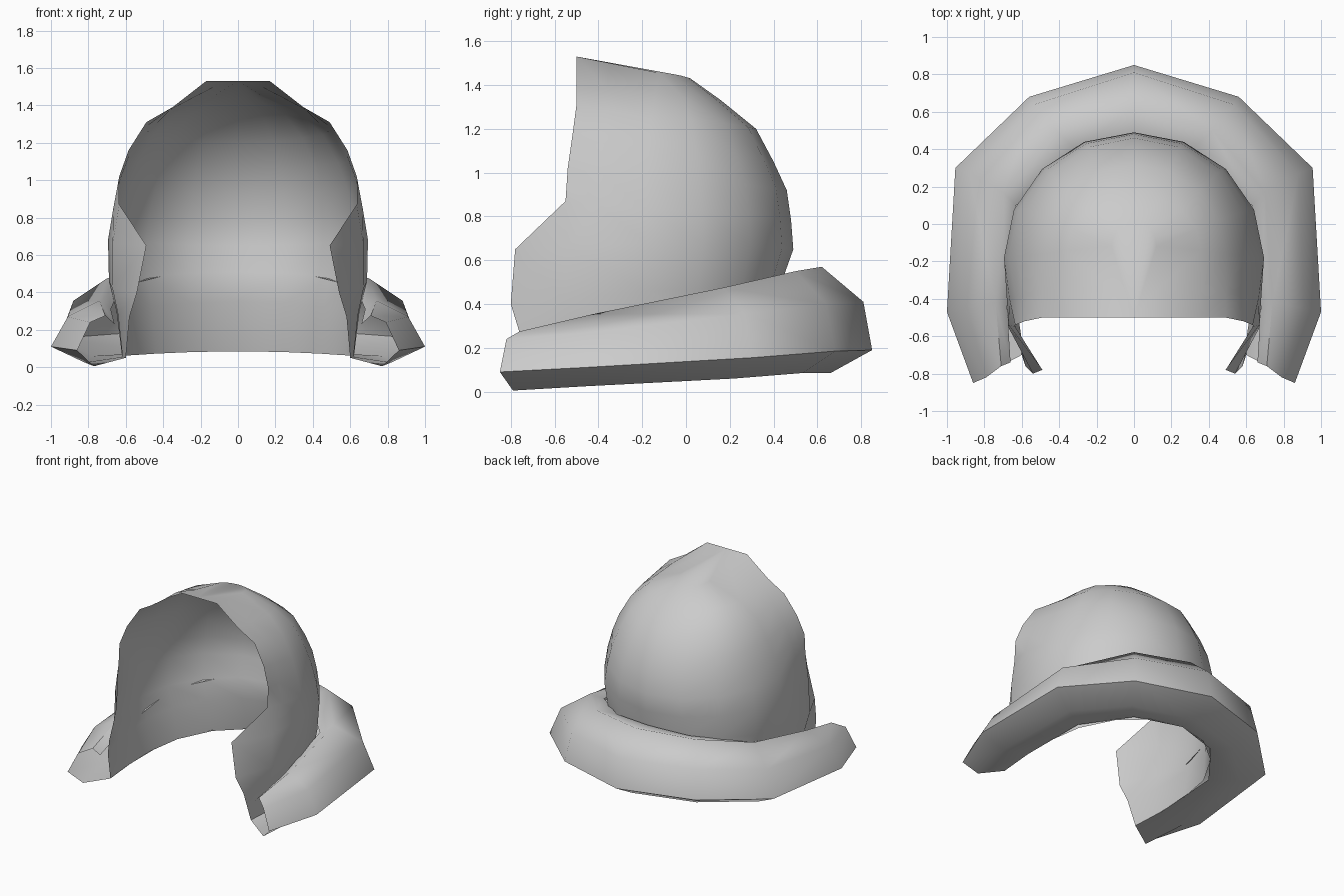
import bpy, bmesh, math
from mathutils import Vector

if "Cube" in bpy.data.objects:
    bpy.data.objects.remove(bpy.data.objects["Cube"])


def sheet(name, rows, cap=None):
    """Skin a half grid of points, then mirror it across x = 0."""
    bm = bmesh.new()
    grid = [[bm.verts.new(p) for p in row] for row in rows]
    for a, b in zip(grid, grid[1:]):
        for i in range(len(a) - 1):
            bm.faces.new((a[i], a[i + 1], b[i + 1], b[i]))
    if cap:
        tip = bm.verts.new(cap)
        for p, q in zip(grid[0], grid[0][1:]):
            bm.faces.new((tip, q, p))
    bmesh.ops.recalc_face_normals(bm, faces=bm.faces)
    mesh = bpy.data.meshes.new(name)
    bm.to_mesh(mesh)
    bm.free()
    ob = bpy.data.objects.new(name, mesh)
    bpy.context.collection.objects.link(ob)
    mod = ob.modifiers.new("mirror", 'MIRROR')
    mod.use_clip = True
    for o in bpy.context.selected_objects:
        o.select_set(False)
    ob.select_set(True)
    bpy.context.view_layer.objects.active = ob
    bpy.ops.object.shade_smooth_by_angle(angle=math.radians(60))
    return ob


# hood: each level runs front edge -> widest side point -> centre of the back
levels = [
    ((.17, -.50, 1.53), (.12, -.12, 1.455), (.02, 1.43)),
    ((.35, -.50, 1.39), (.36, -.14, 1.36), (.16, 1.33)),
    ((.49, -.50, 1.31), (.49, -.16, 1.25), (.32, 1.20)),
    ((.585, -.52, 1.16), (.58, -.17, 1.10), (.40, 1.05)),
    ((.635, -.54, 1.02), (.63, -.18, .97), (.46, .92)),
    ((.635, -.55, .87), (.67, -.18, .83), (.48, .78)),
    ((.49, -.78, .65), (.695, -.18, .68), (.49, .65)),
    ((.54, -.80, .40), (.69, -.18, .46), (.44, .51)),
    ((.58, -.76, .27), (.65, -.18, .30), (.45, .35)),
    ((.60, -.70, .05), (.62, -.20, .06), (.53, .085)),
]
rows = []
for front, side, (yc, zc) in levels:
    f, s = Vector(front), Vector(side)
    mid = f.lerp(s, .4)
    mid.x = f.x + (s.x - f.x) * .88
    row = [f, mid, s]
    for k in range(1, 5):
        a = k * math.pi / 8
        row.append(Vector((s.x * math.cos(a) if k < 4 else 0,
                           s.y + (yc - s.y) * math.sin(a),
                           s.z + (zc - s.z) * math.sin(a) ** 2)))
    rows.append(row)
sheet("hood", rows, cap=(0, -.50, 1.53))

# rolled collar: six lines along its length, back centre -> open front end
collar_lines = [
    [(0, .53, .085), (.35, .42, .085), (.60, .10, .07), (.62, -.42, .055), (.60, -.70, .05)],
    [(0, .66, .085), (.46, .53, .085), (.78, .22, .06), (.82, -.45, .025), (.77, -.79, .005)],
    [(0, .85, .19), (.56, .68, .185), (.955, .30, .155), (1.0, -.47, .11), (.86, -.85, .09)],
    [(0, .81, .41), (.53, .64, .40), (.88, .27, .355), (.91, -.45, .27), (.79, -.82, .24)],
    [(0, .62, .57), (.42, .50, .55), (.70, .17, .475), (.74, -.42, .355), (.71, -.76, .275)],
    [(0, .46, .53), (.31, .40, .51), (.63, .10, .43), (.68, -.42, .31), (.66, -.74, .23)],
]
sheet("collar_roll", collar_lines)
